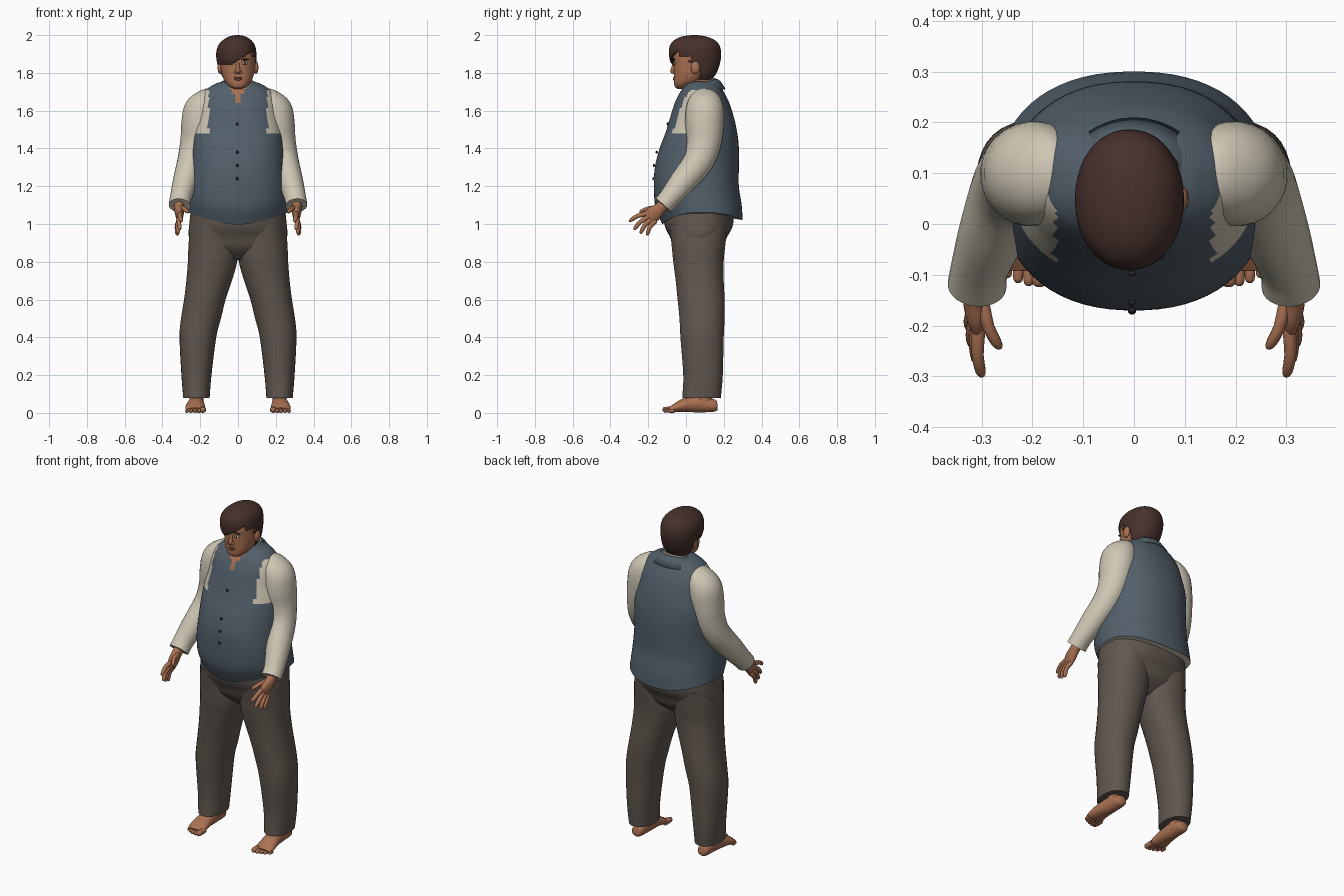
import bpy, bmesh, math
from mathutils import Vector

cube = bpy.data.objects.get("Cube")
if cube:
    bpy.data.objects.remove(cube, do_unlink=True)


def material(name, r, g, b):
    m = bpy.data.materials.new(name)
    m.use_nodes = True
    m.diffuse_color = (r, g, b, 1)
    bsdf = next(n for n in m.node_tree.nodes if n.type == 'BSDF_PRINCIPLED')
    bsdf.inputs["Base Color"].default_value = (r, g, b, 1)
    return m


SLATE = material("slate_vest", .085, .115, .145)
CREAM = material("cream_shirt", .62, .57, .46)
BROWN = material("brown_trousers", .118, .094, .078)
SKIN = material("skin", .40, .165, .085)
LIP = material("lips", .27, .095, .06)
HAIR = material("dark_hair", .062, .03, .025)
WHITE = material("eye_white", .6, .55, .5)
DARK = material("dark_button", .02, .018, .018)


def finish(name, bm, mats, rule=None, angle=50):
    """Turn a bmesh into a smooth object; rule(centre, normal) picks the material."""
    bmesh.ops.recalc_face_normals(bm, faces=bm.faces)
    if rule:
        for f in bm.faces:
            f.material_index = rule(f.calc_center_median(), f.normal)
    me = bpy.data.meshes.new(name)
    bm.to_mesh(me)
    bm.free()
    for m in mats:
        me.materials.append(m)
    ob = bpy.data.objects.new(name, me)
    bpy.context.collection.objects.link(ob)
    bpy.ops.object.select_all(action='DESELECT')
    ob.select_set(True)
    bpy.context.view_layer.objects.active = ob
    bpy.ops.object.shade_smooth_by_angle(angle=math.radians(angle))
    return ob


def smooth_rings(rings, steps):
    """Catmull-Rom interpolation through the ring values."""
    pts = [Vector(r) for r in rings]
    pts = [pts[0] * 2 - pts[1]] + pts + [pts[-1] * 2 - pts[-2]]
    out = []
    for a, b, c, d in zip(pts, pts[1:], pts[2:], pts[3:]):
        for i in range(steps):
            t = i / steps
            out.append(.5 * (2 * b + (c - a) * t + (2 * a - 5 * b + 4 * c - d) * t * t
                             + (3 * b - a - 3 * c + d) * t ** 3))
    return out + [pts[-2]]


def loft(rings, seg=24, steps=4, flat=False, power=2.0):
    """Skin over rings (x, y, z, half width, half depth), level or along the path."""
    rings = smooth_rings(rings, steps)
    centres = [Vector(r[:3]) for r in rings]
    bm = bmesh.new()
    rows = []
    for i, r in enumerate(rings):
        u, v = Vector((1, 0, 0)), Vector((0, 1, 0))
        if not flat:
            t = (centres[min(i + 1, len(rings) - 1)] - centres[max(i - 1, 0)]).normalized()
            u = (u - t * u.dot(t)).normalized()
            v = t.cross(u)
        row = []
        for k in range(seg):
            a = math.tau * (k + .5) / seg
            c, s = math.cos(a), math.sin(a)
            c = math.copysign(abs(c) ** (2 / power), c)
            s = math.copysign(abs(s) ** (2 / power), s)
            row.append(bm.verts.new(centres[i] + u * c * r[3] + v * s * r[4]))
        rows.append(row)
    for lo, hi in zip(rows, rows[1:]):
        for k in range(seg):
            n = (k + 1) % seg
            bm.faces.new((lo[k], lo[n], hi[n], hi[k]))
    bm.faces.new(rows[0])
    bm.faces.new(rows[-1])
    return bm


def level(z, x0, x1, y0, y1):
    """Level ring from its extents."""
    return ((x0 + x1) / 2, (y0 + y1) / 2, z, (x1 - x0) / 2, (y1 - y0) / 2)


def sym(z, rx, y0, y1):
    return level(z, -rx, rx, y0, y1)


def mirrored(rings, s):
    return [(r[0] * s,) + tuple(r[1:]) for r in rings]


def blob(name, loc, size, mat):
    bm = bmesh.new()
    bmesh.ops.create_uvsphere(bm, u_segments=16, v_segments=10, radius=1)
    for v in bm.verts:
        v.co = Vector(loc) + Vector(a * b for a, b in zip(v.co, size))
    return finish(name, bm, [mat], angle=80)


# Torso: vest with shirt armholes and an open neck
bm = loft([sym(1.02, .266, -.125, .30), sym(1.1, .264, -.162, .295), sym(1.2, .26, -.17, .28),
           sym(1.3, .25, -.165, .28), sym(1.4, .246, -.14, .28), sym(1.48, .24, -.11, .272),
           sym(1.56, .22, -.085, .255), sym(1.64, .205, -.06, .23), sym(1.7, .18, -.03, .2),
           sym(1.74, .125, 0, .175), sym(1.755, .08, .02, .15)], 64, 6, True, 2.25)
for v in bm.verts:      # hem is higher at the sides
    if v.co.z < 1.2:
        side = min(1, abs(v.co.x) / .26)
        drop = .025 * (1 - side) if v.co.y < 0 else 0
        v.co.z += (.04 * side ** 2 - drop) * (1.2 - v.co.z) / .18


def vest_rule(c, n):
    if n.z < -.95:
        return 1
    if c.y < .03 and abs(c.x) < (c.z - 1.645) * .55:
        return 2
    edge = .155 if c.y < .08 else .185
    return int(1.48 < c.z < 1.71 and abs(c.x) > edge and c.y < .17)


finish("vest", bm, [SLATE, CREAM, SKIN], vest_rule)


# Collars
def collar(name, rows, mat, reach):
    bm = bmesh.new()
    grid = []
    for i in range(33):
        a = math.radians(reach) * (i / 16 - 1)
        fall = .075 * ((1 - math.cos(a)) / 2) ** 1.3
        grid.append([bm.verts.new((r * 1.08 * math.sin(a), .075 + r * math.cos(a), z - fall))
                     for r, z in rows])
    for p, q in zip(grid, grid[1:]):
        for j in range(len(rows) - 1):
            bm.faces.new((p[j], q[j], q[j + 1], p[j + 1]))
    ob = finish(name, bm, [mat])
    mod = ob.modifiers.new("thickness", 'SOLIDIFY')
    mod.thickness = .004


collar("vest_collar", [(.084, 1.735), (.092, 1.768), (.108, 1.755), (.135, 1.715)], SLATE, 155)
collar("shirt_collar", [(.07, 1.71), (.076, 1.77), (.082, 1.774), (.086, 1.74)], CREAM, 160)

# Buttons
for z, y in ((1.24, -.172), (1.31, -.17), (1.38, -.155), (1.53, -.097)):
    blob("vest_button", (-.004, y, z), (.008, .006, .008), DARK)

# Trousers
finish("trouser_seat", loft([sym(1.12, .245, -.12, .25), sym(1.0, .258, -.115, .25),
                             sym(.93, .26, -.085, .217), sym(.87, .22, -.06, .19),
                             sym(.81, .08, 0, .12)], 48, 5, True, 2.3), [BROWN])
leg = [level(1.0, .02, .25, -.09, .22), level(.9, 0, .262, -.078, .21),
       level(.8, .004, .266, -.068, .2), level(.7, .032, .274, -.055, .2),
       level(.6, .065, .286, -.045, .205), level(.5, .09, .302, -.035, .205),
       level(.4, .115, .31, -.03, .2), level(.2, .14, .3, -.015, .195),
       level(.08, .15, .29, -.02, .185)]

# Sleeves, bent forward at the elbow
sleeve = [(.12, .10, 1.68, .03, .04), (.155, .10, 1.665, .06, .08), (.187, .10, 1.61, .096, .1),
          (.203, .098, 1.53, .098, .103), (.222, .095, 1.43, .085, .092),
          (.247, .065, 1.33, .075, .08), (.28, -.02, 1.22, .066, .069),
          (.303, -.085, 1.14, .057, .057), (.309, -.122, 1.098, .058, .054)]

# Hand: palm, four fanned fingers and a thumb
palm = [(.31, -.09, 1.13, .03, .034), (.312, -.135, 1.085, .026, .032),
        (.31, -.17, 1.055, .023, .042), (.308, -.197, 1.03, .014, .04)]
digits = {"index_finger": ((.305, -.205, 1.055), (.298, -.3, 1.012)),
          "middle_finger": ((.308, -.197, 1.038), (.306, -.275, .968)),
          "ring_finger": ((.312, -.185, 1.022), (.315, -.24, .948)),
          "little_finger": ((.315, -.168, 1.01), (.32, -.205, .938)),
          "thumb": ((.298, -.15, 1.085), (.262, -.245, 1.06))}

# Foot
foot = [(.22, .168, .035, .012, .012), (.22, .155, .036, .032, .03), (.22, .08, .048, .039, .046),
        (.224, 0, .042, .047, .038), (.226, -.055, .027, .053, .024), (.226, -.088, .016, .046, .012)]

for s, side in ((1, "left"), (-1, "right")):
    finish(side + "_trouser_leg", loft(mirrored(leg, s), 32, 4, True, 2.2), [BROWN])
    finish(side + "_sleeve", loft(mirrored(sleeve, s), 28, 4), [CREAM])
    finish(side + "_palm", loft(mirrored(palm, s), 20, 3), [SKIN])
    for name, (a, b) in digits.items():
        a, b = Vector(a), Vector(b)
        bend = Vector((.006, -.006, .008))
        rings = [(*(a.lerp(b, t) + bend * math.sin(t * 3.1)), r, r) for t, r in
                 ((-.15, .012), (.1, .0135), (.5, .012), (.85, .0105), (.97, .006), (1, .002))]
        finish(side + "_" + name, loft(mirrored(rings, s), 12, 2), [SKIN])
    finish(side + "_foot", loft(mirrored(foot, s), 24, 4), [SKIN])
    finish(side + "_ankle", loft([(.22 * s, .095, z, r, r * 1.15) for z, r in
                                  ((.03, .036), (.08, .038), (.15, .042))], 20, 3, True), [SKIN])
    for i in range(5):
        r = .017 - .004 * min(i, 1) - .0007 * i
        x, tip = .186 + .021 * i, -.124 + .002 * i * i
        rings = [(x, y, r, q, q) for y, q in
                 ((-.06, r), (tip + .025, r * .95), (tip + .006, r * .8), (tip, r * .3))]
        finish(side + "_toe", loft(mirrored(rings, s), 12, 2), [SKIN])
    # Face features that come in pairs
    blob(side + "_ear", (.095 * s, .05, 1.828), (.013, .024, .034), SKIN)
    blob(side + "_eye", (.036 * s, -.061, 1.85), (.015, .006, .007), WHITE)
    blob(side + "_iris", (.036 * s, -.0655, 1.85), (.006, .003, .006), DARK)
    blob(side + "_eyebrow", (.038 * s, -.064, 1.871), (.022, .006, .0045), HAIR)
    blob(side + "_nostril", (.012 * s, -.068, 1.803), (.009, .01, .008), SKIN)

# Head and neck
finish("neck", loft([(0, .085, 1.64, .085, .07), (0, .08, 1.7, .066, .066),
                     (0, .07, 1.8, .064, .066)], 28, 4, True), [SKIN])
finish("head", loft([sym(1.716, .02, -.045, -.005), sym(1.728, .045, -.06, .03),
                     sym(1.755, .07, -.064, .08), sym(1.8, .087, -.064, .13),
                     sym(1.85, .093, -.066, .16), sym(1.9, .092, -.068, .165),
                     sym(1.95, .078, -.045, .145), sym(1.98, .04, 0, .09)], 40, 4, True, 2.2), [SKIN])
finish("nose", loft([(0, -.058, 1.862, .008, .008), (0, -.066, 1.835, .009, .01),
                     (0, -.071, 1.81, .013, .013), (0, -.068, 1.798, .009, .008)], 16, 3, True), [SKIN])
blob("upper_lip", (0, -.061, 1.775), (.025, .007, .005), LIP)
blob("lower_lip", (0, -.061, 1.766), (.021, .008, .006), LIP)

# Hair: cap with a fringe swept to the right side
bm = loft([level(1.762, -.07, .065, .02, .135), level(1.8, -.094, .088, -.04, .162),
           level(1.85, -.11, .096, -.08, .18), level(1.9, -.116, .098, -.09, .186),
           level(1.945, -.105, .09, -.085, .178), level(1.975, -.078, .068, -.06, .15),
           level(1.993, -.045, .038, -.02, .105), level(2.0, -.012, .008, .03, .06)],
          64, 8, True, 2.1)


def bare(c):
    if c.y > .075:
        return False
    if c.y > .02:
        return c.z < 1.855 - .3 * (c.y - .02)
    if c.x > .075:
        return c.z < 1.89
    return c.z < 1.845 + max(0, c.x + .04) * .6


bmesh.ops.delete(bm, geom=[f for f in bm.faces if bare(f.calc_center_median())], context='FACES')
hair = finish("hair", bm, [HAIR])
shell = hair.modifiers.new("thickness", 'SOLIDIFY')
shell.thickness = .014
shell.offset = -1
